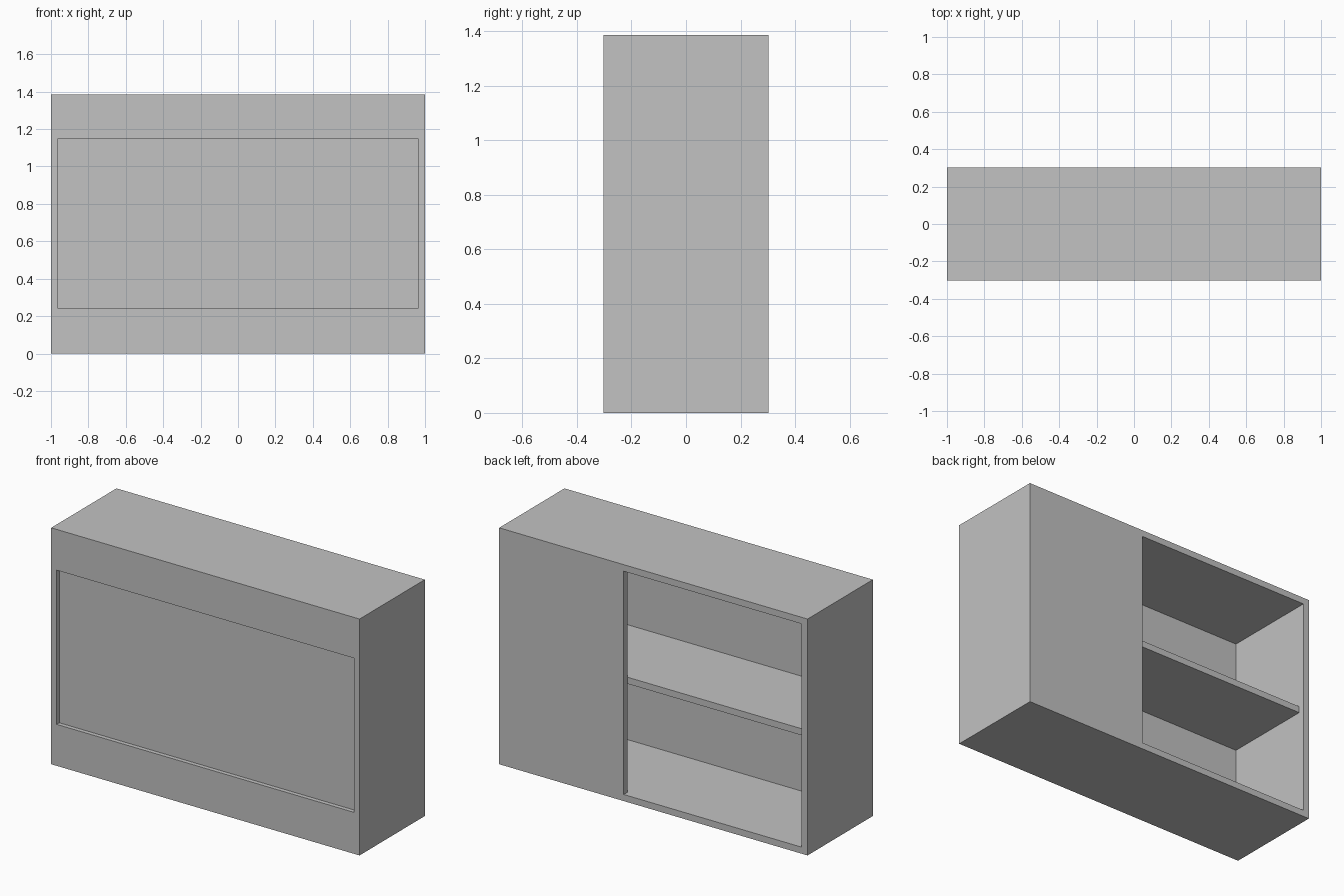
import bpy
import bmesh

default_cube = bpy.data.objects.get("Cube")
if default_cube:
    bpy.data.objects.remove(default_cube, do_unlink=True)

# Overall dimensions
HALF_W, HALF_D, HEIGHT = 1.0, 0.3025, 1.386
BOARD = 0.0385
INNER_X = HALF_W - BOARD
FRONT_INNER = -HALF_D + 0.028
BACK_INNER = HALF_D - 0.036

grey = bpy.data.materials.new("plain_grey")
grey.use_nodes = True
colour = (0.54, 0.54, 0.54, 1)
grey.diffuse_color = colour
grey.node_tree.nodes["Principled BSDF"].inputs["Base Color"].default_value = colour


def box(name, xs, ys, zs):
    """Box spanning the given (low, high) ranges."""
    bm = bmesh.new()
    bmesh.ops.create_cube(bm, size=1)
    for v in bm.verts:
        v.co = [r[1] if c > 0 else r[0] for c, r in zip(v.co, (xs, ys, zs))]
    mesh = bpy.data.meshes.new(name)
    bm.to_mesh(mesh)
    bm.free()
    mesh.materials.append(grey)
    obj = bpy.data.objects.new(name, mesh)
    bpy.context.collection.objects.link(obj)
    return obj


def cut(target, xs, ys, zs):
    """Subtract a box from the target and discard the cutter."""
    cutter = box("cutter", xs, ys, zs)
    cutter.hide_render = True
    mod = target.modifiers.new("cut", 'BOOLEAN')
    mod.operation = 'DIFFERENCE'
    mod.solver = 'EXACT'
    mod.object = cutter
    bpy.context.view_layer.objects.active = target
    bpy.ops.object.modifier_apply(modifier=mod.name)
    bpy.data.objects.remove(cutter, do_unlink=True)


# Hollow cabinet body
body = box("cabinet_body", (-HALF_W, HALF_W), (-HALF_D, HALF_D), (0, HEIGHT))
inner_z = (BOARD, HEIGHT - BOARD)
cut(body, (-INNER_X, INNER_X), (FRONT_INNER, BACK_INNER), inner_z)

# Open bay at the back, beside the closed panel
cut(body, (-INNER_X, 0.192), (BACK_INNER - 0.1, HALF_D + 0.1), inner_z)

# Shallow recessed panel on the front
cut(body, (-INNER_X - 0.003, INNER_X + 0.003),
    (-HALF_D - 0.1, -HALF_D + 0.025), (0.243, 1.147))

# Middle shelf running the full inner width
mid = HEIGHT / 2
box("middle_shelf", (-INNER_X, INNER_X), (FRONT_INNER, BACK_INNER),
    (mid - BOARD / 2, mid + BOARD / 2))
